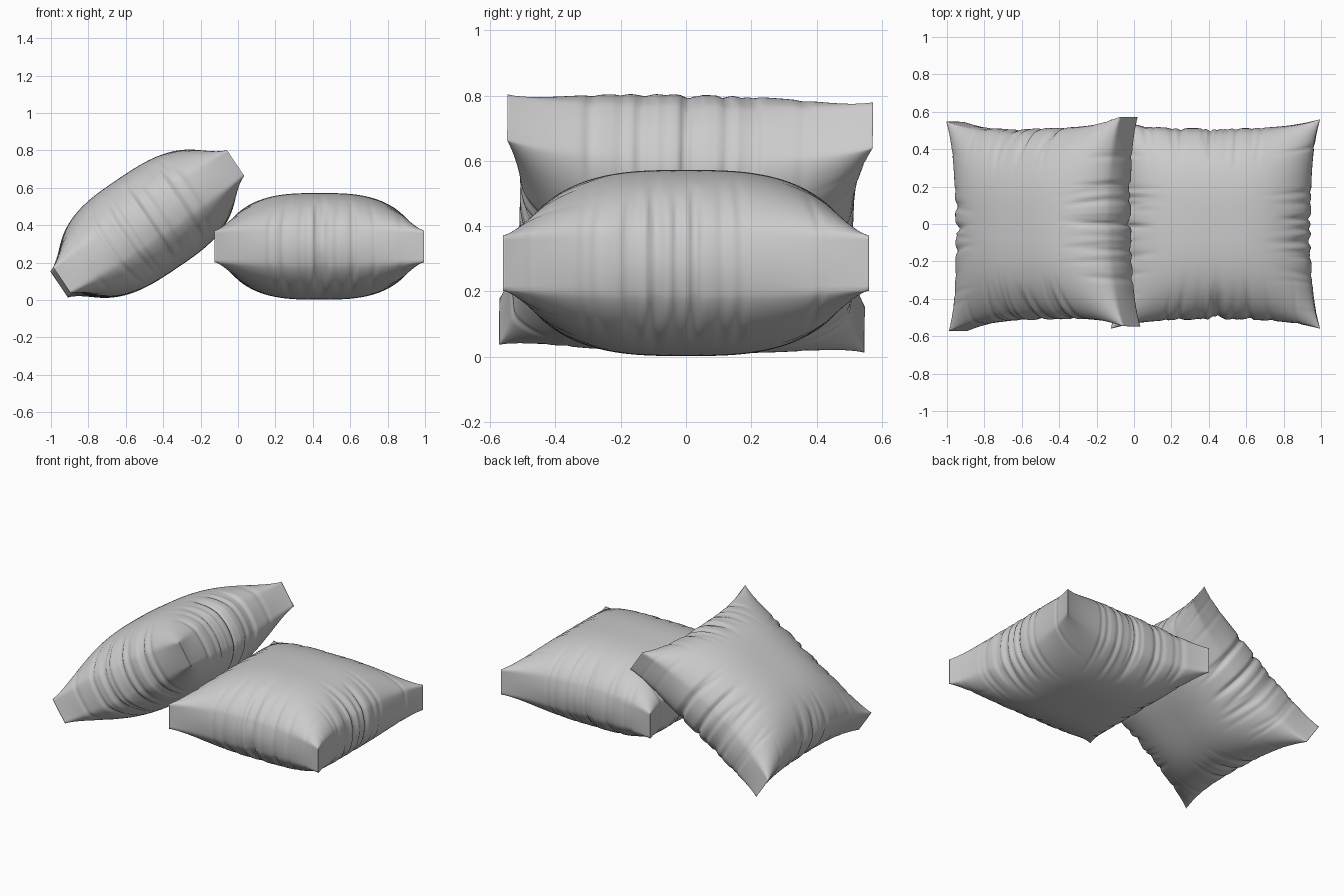
import bpy, bmesh, math, random
from mathutils import Matrix, Vector

if "Cube" in bpy.data.objects:
    bpy.data.objects.remove(bpy.data.objects["Cube"])

N = 110            # grid resolution of the two large panels
SEAM = 0.085       # half height of the side wall
RISE = 0.2         # how far each panel puffs above the seam


def puff(t):
    return max(0.0, 1 - abs(t) ** 3) ** 0.7


def half_width(t):
    return 0.50 + 0.06 * abs(t) ** 3


def make_creases(rng):
    # one deep central tuck plus many fine gathers: position, width, depth, reach, slant
    out = [(rng.uniform(-0.05, 0.05), 0.025, 0.018, 0.4, 0.0)]
    for _ in range(16):
        p = max(-0.85, min(0.85, rng.gauss(0, 0.38)))
        out.append((p, rng.uniform(0.016, 0.032), rng.uniform(0.003, 0.010),
                    rng.uniform(0.25, 0.65), rng.uniform(-0.12, 0.12)))
    return out


def crease_depth(creases, across, along):
    total = 0.0
    for p, width, depth, reach, slant in creases:
        w = (across - 1 + reach) / reach
        if w <= 0:
            continue
        d = (along - p - slant * (1 - across)) / width
        if abs(d) < 3:
            total += depth * w * w * (3 - 2 * w) * math.exp(-d * d)
    return total


def make_pillow(name, seed, matrix):
    rng = random.Random(seed)
    edges = {(ax, s): make_creases(rng) for ax in (0, 1) for s in (-1, 1)}
    bm = bmesh.new()

    # top and bottom panels
    for z in (-1, 1):
        bmesh.ops.create_grid(bm, x_segments=N, y_segments=N, size=1,
                              matrix=Matrix.Translation((0, 0, z)))
    # four side walls
    wall = Matrix.Translation((0, -1, 0)) @ Matrix.Rotation(math.pi / 2, 4, 'X')
    for k in range(4):
        bmesh.ops.create_grid(bm, x_segments=N, y_segments=12, size=1,
                              matrix=Matrix.Rotation(k * math.pi / 2, 4, 'Z') @ wall)
    bmesh.ops.remove_doubles(bm, verts=bm.verts[:], dist=1e-4)
    bmesh.ops.recalc_face_normals(bm, faces=bm.faces[:])

    # inflate and gather the cloth
    for v in bm.verts:
        a, b = (max(-1, min(1, 0.5 * t + 0.5 * math.sin(t * math.pi / 2)))
                for t in v.co.xy)
        c = v.co.z
        x, y = a * half_width(b), b * half_width(a)
        z = c * SEAM
        if abs(c) > 0.9999:
            z += math.copysign(RISE * puff(a) * puff(b), c)
        bulge = 0.012 * (1 - c * c)
        if abs(a) > 0.9999:
            x += math.copysign(bulge * (1 - b * b), a)
        if abs(b) > 0.9999:
            y += math.copysign(bulge * (1 - a * a), b)
        for (ax, s), creases in edges.items():
            across, along = (a * s, b) if ax == 0 else (b * s, a)
            if across < 0.3:
                continue
            d = crease_depth(creases, across, along) * (1 - along * along)
            if ax == 0:
                x -= s * d
            else:
                y -= s * d
            z -= 0.7 * d * c
        v.co = Vector((x, y, z))

    for f in bm.faces:
        f.smooth = True
    mesh = bpy.data.meshes.new(name)
    bm.to_mesh(mesh)
    bm.free()
    obj = bpy.data.objects.new(name, mesh)
    obj.matrix_world = matrix
    bpy.context.collection.objects.link(obj)
    return obj


# pillow lying flat
make_pillow("flat_pillow", 3, Matrix.Translation((0.435, 0, 0.287)))

# pillow leaning on the first one
lean = (Matrix.Translation((-0.485, 0, 0.408))
        @ Matrix.Rotation(math.radians(-34), 4, 'Y')
        @ Matrix.Rotation(math.radians(1.3), 4, 'Z')
        @ Matrix.Rotation(math.radians(-0.6), 4, 'X'))
make_pillow("leaning_pillow", 8, lean)
